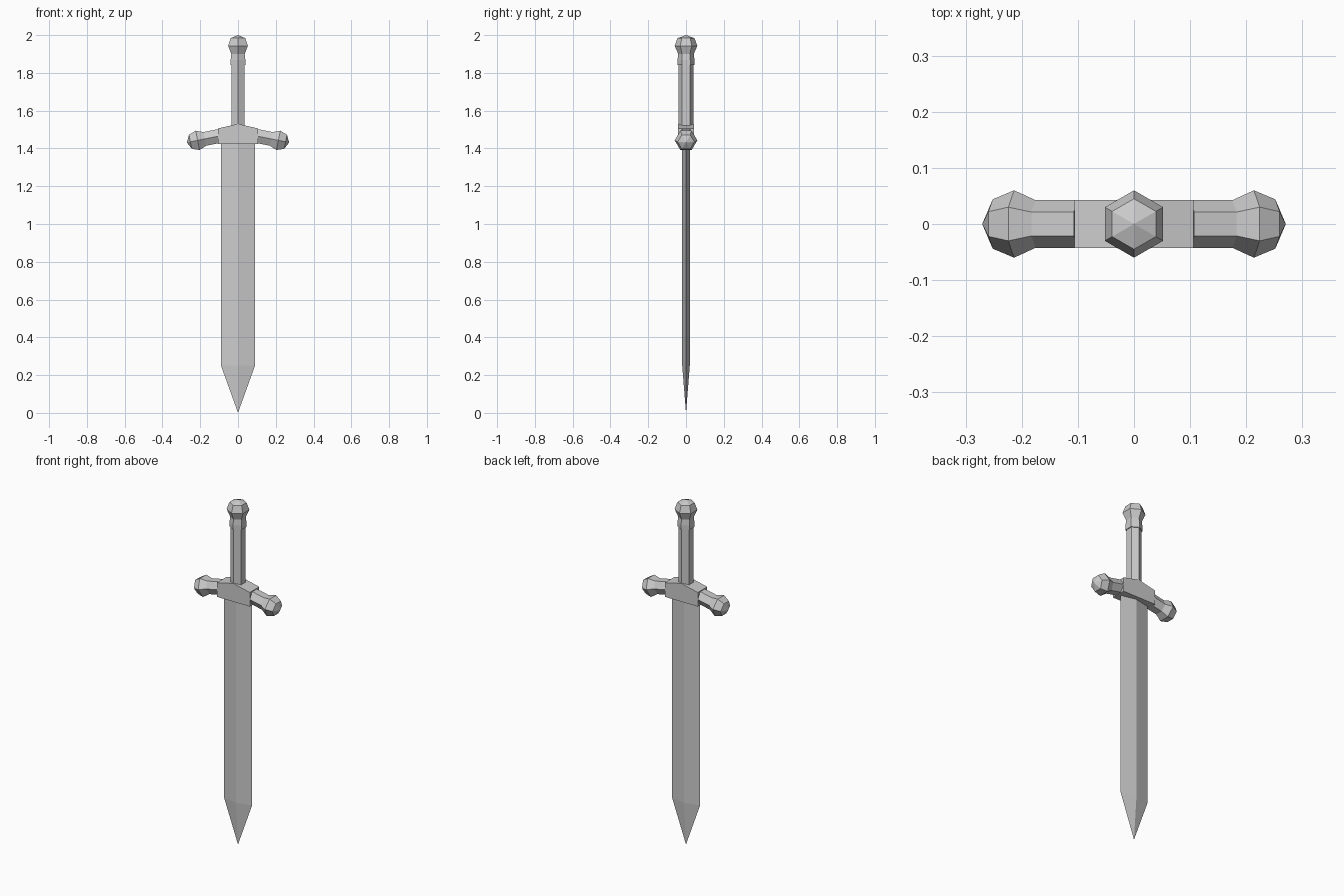
import bpy
import bmesh
from math import sin, cos, pi, radians

if "Cube" in bpy.data.objects:
    bpy.data.objects.remove(bpy.data.objects["Cube"])


def lathe(name, profile, loc=(0, 0, 0), rot_y=0.0, sides=6):
    """Low-poly turned part along local z from (radius, height) pairs."""
    bm = bmesh.new()
    rings = []
    for r, z in profile:
        count = sides if r > 0 else 1
        rings.append([bm.verts.new((r * cos(pi / 2 + 2 * pi * i / sides),
                                    r * sin(pi / 2 + 2 * pi * i / sides), z))
                      for i in range(count)])
    for a, b in zip(rings, rings[1:]):
        for i in range(sides):
            j = (i + 1) % sides
            if len(b) == 1:
                bm.faces.new((a[i], a[j], b[0]))
            else:
                bm.faces.new((a[i], a[j], b[j], b[i]))
    bm.faces.new(rings[0][::-1])
    if len(rings[-1]) > 1:
        bm.faces.new(rings[-1])
    return finish(name, bm, loc, rot_y)


def finish(name, bm, loc=(0, 0, 0), rot_y=0.0):
    bmesh.ops.recalc_face_normals(bm, faces=bm.faces)
    mesh = bpy.data.meshes.new(name)
    bm.to_mesh(mesh)
    bm.free()
    obj = bpy.data.objects.new(name, mesh)
    obj.location = loc
    obj.rotation_euler = (0, rot_y, 0)
    bpy.context.collection.objects.link(obj)
    return obj


# Blade: diamond section running down to a point
bm = bmesh.new()
section = [(0.09, 0), (0, 0.02), (-0.09, 0), (0, -0.02)]
top = [bm.verts.new((x, y, 1.45)) for x, y in section]
shoulder = [bm.verts.new((x, y, 0.25)) for x, y in section]
tip = bm.verts.new((0, 0, 0))
for i in range(4):
    j = (i + 1) % 4
    bm.faces.new((top[i], top[j], shoulder[j], shoulder[i]))
    bm.faces.new((shoulder[i], shoulder[j], tip))
bm.faces.new(top)
finish("blade", bm)

# Guard block: peaked outline extruded front to back
bm = bmesh.new()
outline = [(-0.106, 1.424), (0.106, 1.424), (0.106, 1.506),
           (0, 1.53), (-0.106, 1.506)]
face = bm.faces.new([bm.verts.new((x, -0.043, z)) for x, z in outline])
ext = bmesh.ops.extrude_face_region(bm, geom=[face])
bmesh.ops.translate(bm, vec=(0, 0.086, 0),
                    verts=[v for v in ext["geom"] if isinstance(v, bmesh.types.BMVert)])
finish("guard_block", bm)

# Guard arms: drooping hexagonal arms with faceted knobs
arm = [(0.0425, 0), (0.0425, 0.077), (0.06, 0.116), (0.044, 0.155), (0, 0.174)]
for label, side in (("right", 1), ("left", -1)):
    lathe("guard_arm_" + label, arm, (side * 0.1, 0, 1.466), side * radians(101.5))

# Grip and pommel
lathe("grip", [(0.04, 1.49), (0.04, 1.86)])
lathe("pommel", [(0.045, 1.843), (0.045, 1.868), (0.041, 1.9),
                 (0.06, 1.943), (0.045, 1.984), (0, 2.0)])
